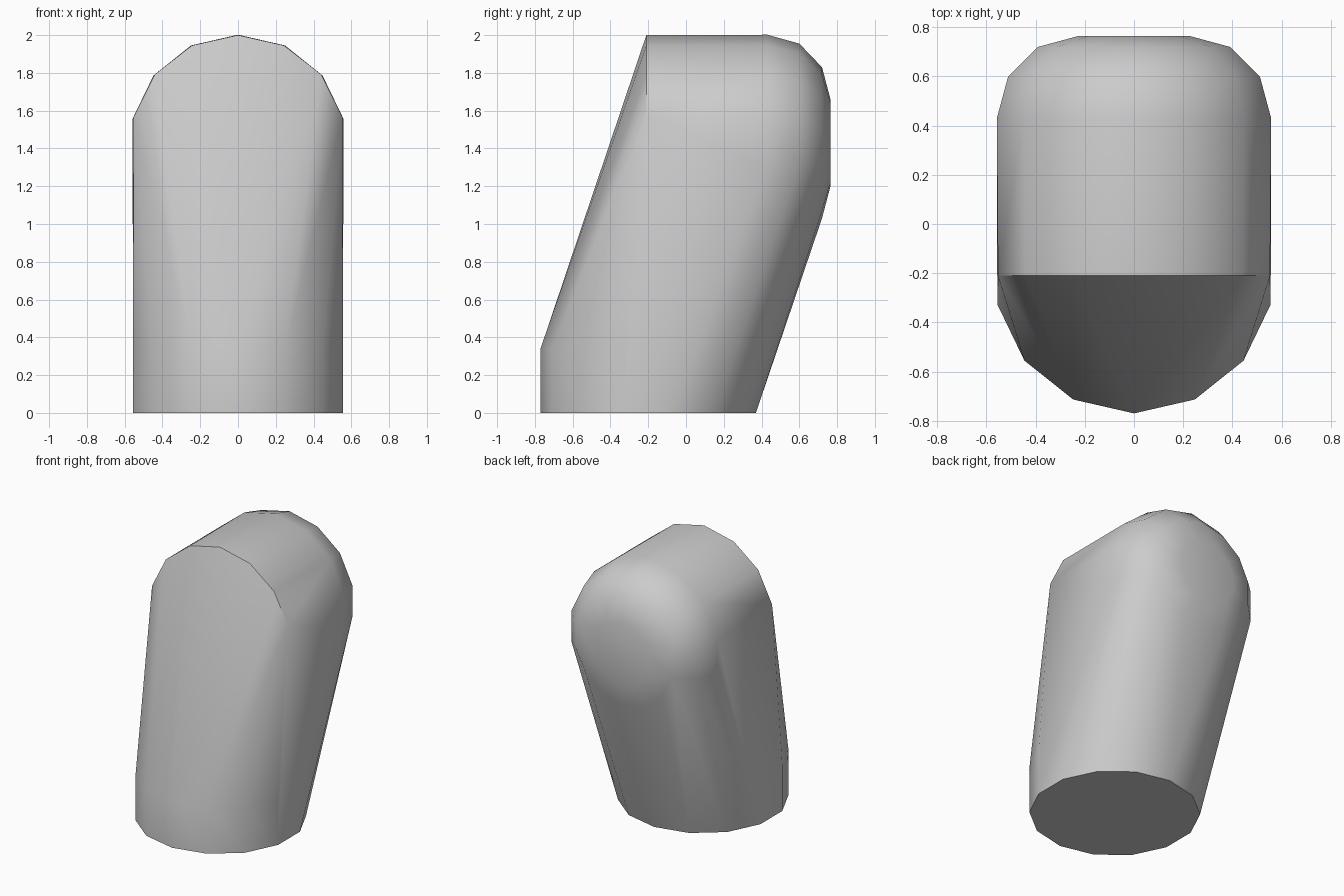
import bpy
import bmesh
from math import sin, cos, pi, radians

cube = bpy.data.objects.get("Cube")
if cube:
    bpy.data.objects.remove(cube, do_unlink=True)

SIDES = 14
RADIUS = 0.57
AXIS_Z = 1.43
BASE_Y = -0.2

grey = bpy.data.materials.new("plain_grey")
grey.use_nodes = True
colour = (0.6, 0.6, 0.6, 1)
grey.diffuse_color = colour
grey.node_tree.nodes["Principled BSDF"].inputs["Base Color"].default_value = colour

bm = bmesh.new()


def upright_arc(y, radius, angles):
    """Points around the horizontal barrel axis, angle 0 at the top."""
    for a in angles:
        bm.verts.new((radius * sin(a), y, AXIS_Z + radius * cos(a)))


turn = [2 * pi * i / SIDES for i in range(SIDES)]

# Round foot: a short upright drum
for z in (0, 0.34):
    for a in turn:
        bm.verts.new((RADIUS * sin(a), BASE_Y - RADIUS * cos(a), z))

# Arched front edge of the barrel
upright_arc(-0.21, RADIUS, [radians(76) * i / 3 for i in range(-3, 4)])

# Rounded rear end of the barrel
for y, r in ((0.43, 0.572), (0.6, 0.525), (0.72, 0.4), (0.765, 0.23)):
    upright_arc(y, r, turn)

# Skin wrapped around the foot and barrel
hull = bmesh.ops.convex_hull(bm, input=bm.verts[:])
spare = {v for v in hull["geom_interior"] + hull["geom_unused"]
         if isinstance(v, bmesh.types.BMVert)}
bmesh.ops.delete(bm, geom=list(spare), context="VERTS")
bmesh.ops.dissolve_limit(bm, angle_limit=radians(1), verts=bm.verts[:], edges=bm.edges[:])
bmesh.ops.recalc_face_normals(bm, faces=bm.faces[:])

mesh = bpy.data.meshes.new("leaning_body")
bm.to_mesh(mesh)
bm.free()
mesh.materials.append(grey)
body = bpy.data.objects.new("leaning_body", mesh)
bpy.context.collection.objects.link(body)

# Soft sides with crisp front arch and base
bpy.ops.object.select_all(action="DESELECT")
body.select_set(True)
bpy.context.view_layer.objects.active = body
bpy.ops.object.shade_smooth_by_angle(angle=radians(40))
